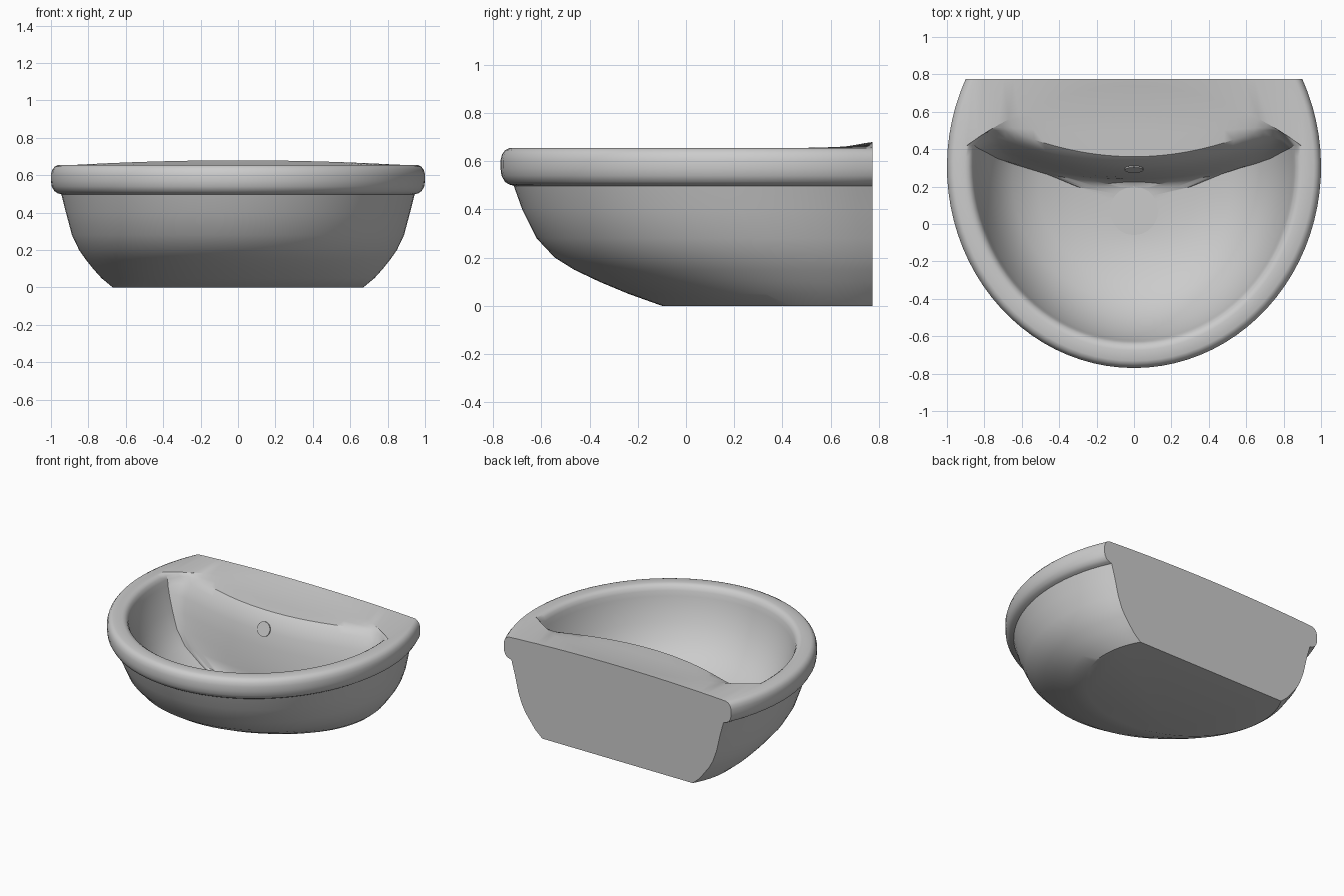
import bpy, bmesh, math
from mathutils import Vector

cube = bpy.data.objects.get("Cube")
if cube:
    bpy.data.objects.remove(cube, do_unlink=True)

BACK = 0.775      # flat wall side
ARC, REAR = 56, 31  # points on the curved front and along the rear of a ring

ceramic = bpy.data.materials.new("grey ceramic")
ceramic.use_nodes = True
colour = (0.6, 0.6, 0.6, 1)
ceramic.diffuse_color = colour
ceramic.node_tree.nodes["Principled BSDF"].inputs["Base Color"].default_value = colour


def finish(name, bm, angle=35):
    bmesh.ops.recalc_face_normals(bm, faces=bm.faces)
    mesh = bpy.data.meshes.new(name)
    bm.to_mesh(mesh)
    bm.free()
    mesh.materials.append(ceramic)
    ob = bpy.data.objects.new(name, mesh)
    bpy.context.collection.objects.link(ob)
    bpy.ops.object.select_all(action='DESELECT')
    ob.select_set(True)
    bpy.context.view_layer.objects.active = ob
    bpy.ops.object.shade_smooth_by_angle(angle=math.radians(angle))
    return ob


def rise(x, y):
    """Gentle upward sweep of the deck towards the wall."""
    return 0.025 * max(0, 1 - (x / 0.88) ** 2) * min(1, max(0, (y - 0.6) / 0.175))


def ring(z, cy, rx, front, ys=BACK, y0=BACK, k=0, z_rear=None, lift=False):
    """Elliptical front arc ending at ys, closed by a bowed rear curve."""
    ry = cy - front
    start = math.asin((ys - cy) / ry)
    xe = rx * math.cos(start)
    z_rear = z if z_rear is None else z_rear
    pts = []
    for i in range(ARC + 1):
        a = start - (math.pi + 2 * start) * i / ARC
        pts.append(Vector((rx * math.cos(a), cy + ry * math.sin(a), z)))
    for j in range(1, REAR + 1):
        u = -1 + 2 * j / (REAR + 1)
        x = xe * u
        blend = u ** 12
        y = y0 + k * x * x + (ys - y0 - k * xe * xe) * blend
        pts.append(Vector((x, y, z_rear + (z - z_rear) * blend)))
    if lift:
        for p in pts:
            p.z += rise(p.x, p.y)
    return pts


# Outer bowl: height, centre y, half width, front y
rings = [ring(*r) for r in (
    (0, .50, .67, -.10), (.05, .46, .73, -.24), (.10, .42, .775, -.36),
    (.15, .39, .815, -.465), (.20, .36, .85, -.545), (.28, .33, .888, -.62),
    (.40, .31, .92, -.68), (.498, .306, .945, -.715))]

# Rolled rim: height, inset from the widest outline
for z, inset in ((.504, .035), (.515, .018), (.54, .004), (.57, 0), (.605, 0),
                 (.63, .007), (.647, .02), (.655, .038)):
    rings.append(ring(z, .306, 1 - inset, inset - .77, lift=z > .65))

# Deck, rounded lip and the sharp bowed edge at the rear of the opening
rings += [
    ring(.655, .306, .90, -.675, .42, .74, -.4, lift=True),
    ring(.652, .306, .885, -.66, .42, .62, -.15, .652),
    ring(.640, .306, .868, -.642, .42, .48, .09, .645),
    ring(.615, .306, .858, -.63, .42, .36, .32, .637)]

# Basin interior: steep rear wall, rounded front and floor
rings += [
    ring(.58, .30, .848, -.622, .41, .325, .30, .60),
    ring(.52, .29, .83, -.605, .40, .29, .28),
    ring(.42, .28, .79, -.565, .38, .268, .26),
    ring(.32, .26, .735, -.50, .35, .25, .24),
    ring(.23, .23, .65, -.41, .32, .24, .2),
    ring(.16, .18, .51, -.28, .28, .235, .1),
    ring(.12, .12, .32, -.15, .2, .225, -.5),
    ring(.105, .07, .13, -.06, .14, .2, -3.9)]

bm = bmesh.new()
loops = [[bm.verts.new(p) for p in r] for r in rings]
for low, high in zip(loops, loops[1:]):
    n = len(low)
    for i in range(n):
        j = (i + 1) % n
        bm.faces.new((low[i], low[j], high[j], high[i]))
bm.faces.new(loops[0])
bm.faces.new(loops[-1])
finish("washbasin", bm)


def disc(name, radius, depth, location, tilt=0):
    bm = bmesh.new()
    bmesh.ops.create_cone(bm, cap_ends=True, segments=20, radius1=radius,
                          radius2=radius, depth=depth)
    ob = finish(name, bm)
    ob.location = location
    ob.rotation_euler.x = tilt


# Drain plate and overflow cap
disc("drain_plate", .13, .008, (0, .07, .106))
disc("overflow_cap", .05, .008, (0, .292, .535), math.radians(72))
